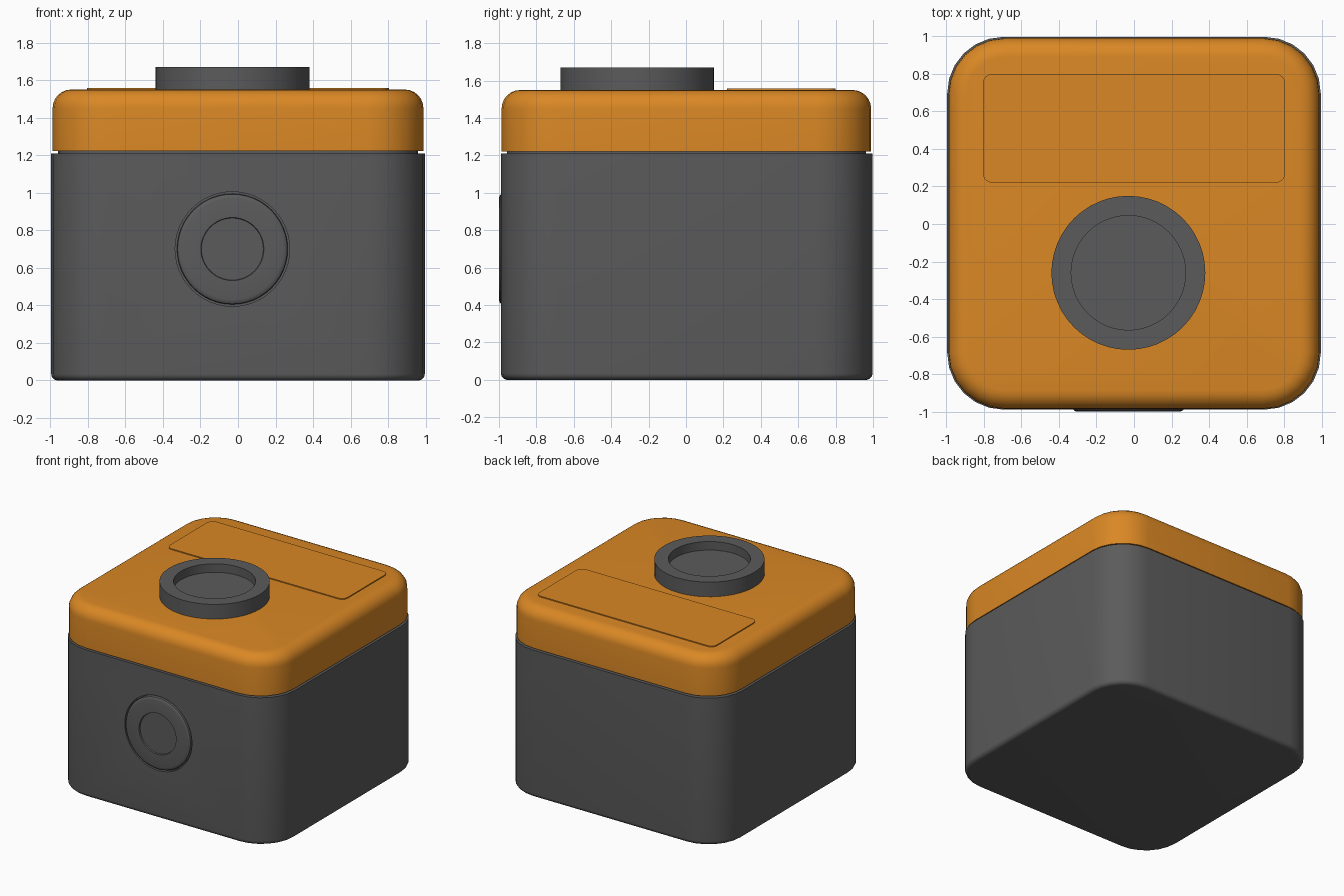
import bpy, bmesh, math
from mathutils import Matrix

old = bpy.data.objects.get("Cube")
if old:
    bpy.data.objects.remove(old, do_unlink=True)


def material(name, rgb):
    m = bpy.data.materials.new(name)
    m.use_nodes = True
    m.diffuse_color = (*rgb, 1)
    m.node_tree.nodes["Principled BSDF"].inputs["Base Color"].default_value = (*rgb, 1)
    return m


GREY = material("charcoal grey", (0.105, 0.105, 0.105))
ORANGE = material("warm orange", (0.70, 0.245, 0.018))


def rounded_rect(hx, hy, r, seg=6):
    """Closed outline of a rectangle with round corners."""
    pts = []
    for q, (sx, sy) in enumerate([(1, 1), (-1, 1), (-1, -1), (1, -1)]):
        for i in range(seg + 1):
            a = math.pi / 2 * (q + i / seg)
            pts.append((sx * (hx - r) + r * math.cos(a), sy * (hy - r) + r * math.sin(a)))
    return pts


def circle(r, n=48):
    return [(r * math.cos(2 * math.pi * i / n), r * math.sin(2 * math.pi * i / n)) for i in range(n)]


def loft(name, mat, outlines, matrix):
    """Skin a stack of (outline, height) rings and cap both ends."""
    bm = bmesh.new()
    rings = [[bm.verts.new((x, y, z)) for x, y in pts] for pts, z in outlines]
    for a, b in zip(rings, rings[1:]):
        for i in range(len(a)):
            j = (i + 1) % len(a)
            bm.faces.new((a[i], a[j], b[j], b[i]))
    bm.faces.new(rings[0][::-1])
    bm.faces.new(rings[-1])
    bmesh.ops.recalc_face_normals(bm, faces=bm.faces)
    bm.transform(matrix)
    me = bpy.data.meshes.new(name)
    bm.to_mesh(me)
    bm.free()
    me.materials.append(mat)
    ob = bpy.data.objects.new(name, me)
    bpy.context.collection.objects.link(ob)
    return ob


def slab(name, mat, hx, hy, r, z0, z1, centre, low=0.0, high=0.0):
    """Rounded box with optional fillets of radius low and high."""
    def fillet(f, z, sign):
        steps = 6 if f else 0
        out = []
        for i in range(steps + 1):
            a = math.pi / 2 * i / max(steps, 1)
            inset = f * (1 - math.cos(a))
            out.append((rounded_rect(hx - inset, hy - inset, r - inset), z - sign * f * (1 - math.sin(a))))
        return out
    rings = fillet(low, z0, -1)[::-1] + fillet(high, z1, 1)
    return loft(name, mat, rings, Matrix.Translation((*centre, 0)))


def lathe(name, mat, profile, matrix):
    return loft(name, mat, [(circle(r), z) for r, z in profile], matrix)


# Body, neck and lid
body = slab("body", GREY, 0.995, 0.993, 0.3, 0, 1.21, (0, 0.004), low=0.035)
neck = slab("neck", GREY, 0.96, 0.96, 0.27, 1.2, 1.23, (0, 0.002))
lid = slab("lid", ORANGE, 0.988, 0.988, 0.3, 1.222, 1.55, (0, 0.002), high=0.1)

# Thin raised panel at the back of the lid
panel = slab("lid_panel", ORANGE, 0.805, 0.29, 0.05, 1.54, 1.558, (0, 0.51))

# Open collar on the lid with a sunken floor
collar = lathe("collar", GREY,
               [(0.41, 1.54), (0.41, 1.67), (0.305, 1.67), (0.305, 1.6)],
               Matrix.Translation((-0.03, -0.26, 0)))

# Round button set into a shallow socket on the front
front = Matrix.Translation((-0.03, -0.989, 0.7)) @ Matrix.Rotation(math.pi / 2, 4, "X")
socket = lathe("socket_cutter", GREY, [(0.305, -0.03), (0.305, 0.05)], front)
socket.hide_render = True
cut = body.modifiers.new("socket", "BOOLEAN")
cut.operation = "DIFFERENCE"
cut.object = socket
cut.solver = "EXACT"
bpy.context.view_layer.objects.active = body
bpy.ops.object.modifier_apply(modifier=cut.name)
bpy.data.objects.remove(socket, do_unlink=True)
button = lathe("front_button", GREY,
               [(0.295, -0.04), (0.295, -0.008), (0.292, 0.002), (0.284, 0.008),
                (0.27, 0.011), (0.168, 0.011), (0.165, 0.0)], front)

# Smooth curved surfaces, keep hard edges
bpy.ops.object.select_all(action="DESELECT")
for ob in (body, neck, lid, panel, collar, button):
    ob.select_set(True)
bpy.context.view_layer.objects.active = body
bpy.ops.object.shade_smooth_by_angle(angle=math.radians(32))
